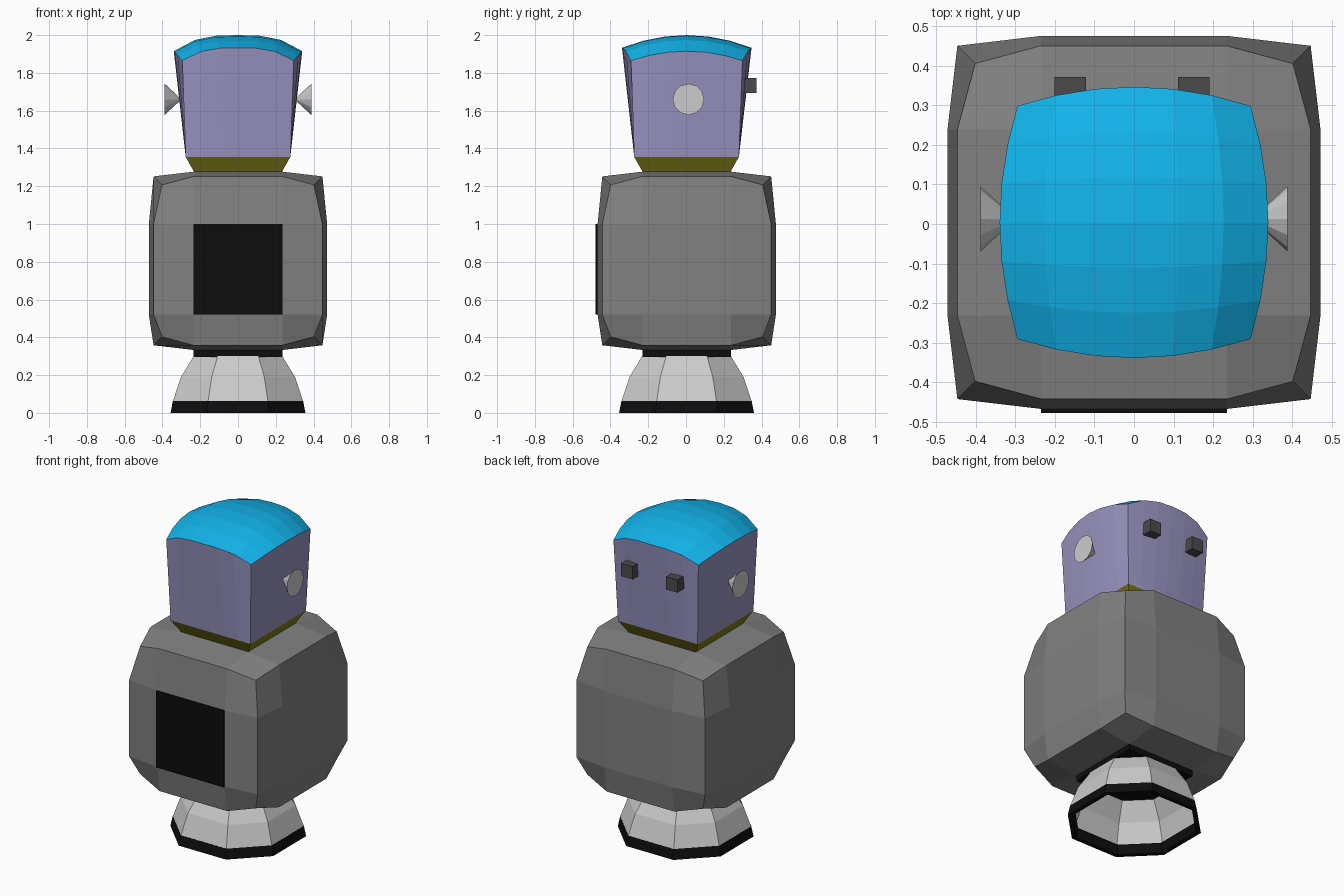
import bpy, bmesh, math
from mathutils import Matrix, Vector

if "Cube" in bpy.data.objects:
    bpy.data.objects.remove(bpy.data.objects["Cube"])


def material(name, rgb):
    m = bpy.data.materials.new(name)
    m.diffuse_color = (*rgb, 1)
    m.use_nodes = True
    m.node_tree.nodes["Principled BSDF"].inputs["Base Color"].default_value = m.diffuse_color
    return m


BLACK = material("black", (0.004, 0.004, 0.004))
DARK = material("dark_grey", (0.22, 0.22, 0.22))
EYE = material("eye_grey", (0.07, 0.07, 0.07))
PURPLE = material("purple", (0.32, 0.30, 0.54))
OLIVE = material("olive", (0.22, 0.20, 0.01))
BLUE = material("blue", (0.006, 0.46, 0.84))


def finish(name, bm, mat=None):
    bmesh.ops.recalc_face_normals(bm, faces=bm.faces[:])
    me = bpy.data.meshes.new(name)
    bm.to_mesh(me)
    bm.free()
    ob = bpy.data.objects.new(name, me)
    bpy.context.collection.objects.link(ob)
    if mat:
        me.materials.append(mat)
    return ob


def box(name, lo, hi, mat):
    bm = bmesh.new()
    bmesh.ops.create_cube(bm, size=1)
    lo, hi = Vector(lo), Vector(hi)
    for v in bm.verts:
        v.co = (lo + hi) / 2 + v.co * (hi - lo)
    return finish(name, bm, mat)


def loft(name, rings, mat=None, closed=False):
    """Join rings of points with quads; closed also joins last ring to first."""
    bm = bmesh.new()
    rows = [[bm.verts.new(p) for p in r] for r in rings]
    if closed:
        rows.append(rows[0])
    for a, b in zip(rows, rows[1:]):
        n = len(a)
        for i in range(n):
            bm.faces.new((a[i], a[(i + 1) % n], b[(i + 1) % n], b[i]))
    return finish(name, bm, mat)


# Octagonal foot: flared shell and black rim
def octagon(h, z, k=0.46):
    pts = [(h, -k * h), (h, k * h), (k * h, h), (-k * h, h),
           (-h, k * h), (-h, -k * h), (-k * h, -h), (k * h, -h)]
    return [(x, y + 0.003, z) for x, y in pts]


loft("foot", [octagon(0.235, 0.30), octagon(0.302, 0.19), octagon(0.345, 0.06)])
loft("foot_rim", [octagon(0.345, 0.062), octagon(0.357, 0), octagon(0.33, 0),
                  octagon(0.322, 0.06)], BLACK, closed=True)

# Body: 3x3 cube with bulging sides
bm = bmesh.new()
bmesh.ops.create_cube(bm, size=2)
bmesh.ops.subdivide_edges(bm, edges=bm.edges[:], cuts=2, use_grid_fill=True)
OUTER = {1: 0.472, 2: 0.447, 3: 0.402}
for v in bm.verts:
    outer = [abs(c) > 0.9 for c in v.co]
    r = OUTER[max(1, sum(outer))]
    x, y, z = [math.copysign(r if o else 0.235, c) for o, c in zip(outer, v.co)]
    if outer[2]:
        z += 0.805
    else:
        z = 1.0 if z > 0 else 0.52
    v.co = (x, y + 0.004, z)
finish("body", bm, DARK)

# Chest panel and waist plate
box("chest_panel", (-0.235, -0.478, 0.52), (0.235, -0.46, 1.0), BLACK)
box("waist_plate", (-0.235, -0.231, 0.297), (0.235, 0.239, 0.337), BLACK)


# Head: square at the neck, opening to a bulged square under a domed cap
N = 6


def dome(u, v):
    a, b = 1 - abs(u) ** 3, 1 - v * v
    return (u * (0.295 + 0.045 * b), 0.004 + v * (0.295 + 0.048 * (1 - u * u)),
            1.865 + 0.068 * a + 0.05 * b + 0.017 * a * b)


def square():
    t = [-1 + 2 * i / N for i in range(N)]
    return ([(s, -1) for s in t] + [(1, s) for s in t]
            + [(-s, 1) for s in t] + [(-1, -s) for s in t])


def flat(h, z):
    return [(u * h, v * h + 0.003, z) for u, v in square()]


loft("neck", [flat(0.23, 1.272), flat(0.277, 1.355)], OLIVE)
loft("head", [flat(0.277, 1.355), [dome(u, v) for u, v in square()]], PURPLE)

# Domed cap
bm = bmesh.new()
bmesh.ops.create_grid(bm, x_segments=N, y_segments=N, size=1)
for v in bm.verts:
    v.co = dome(v.co.x, v.co.y)
finish("cap", bm, BLUE)

# Cone ears and block eyes, one per side
for side, label in ((-1, "left"), (1, "right")):
    bm = bmesh.new()
    bmesh.ops.create_cone(bm, cap_ends=True, segments=12, radius1=0.0,
                          radius2=0.083, depth=0.09)
    bm.transform(Matrix.Translation((side * 0.344, 0.013, 1.66))
                 @ Matrix.Rotation(side * math.pi / 2, 4, 'Y'))
    bmesh.ops.remove_doubles(bm, verts=bm.verts[:], dist=1e-4)
    finish(label + "_ear", bm)
    cx = side * 0.156 - 0.005
    box(label + "_eye", (cx - 0.04, 0.295, 1.694), (cx + 0.04, 0.372, 1.774), EYE)
